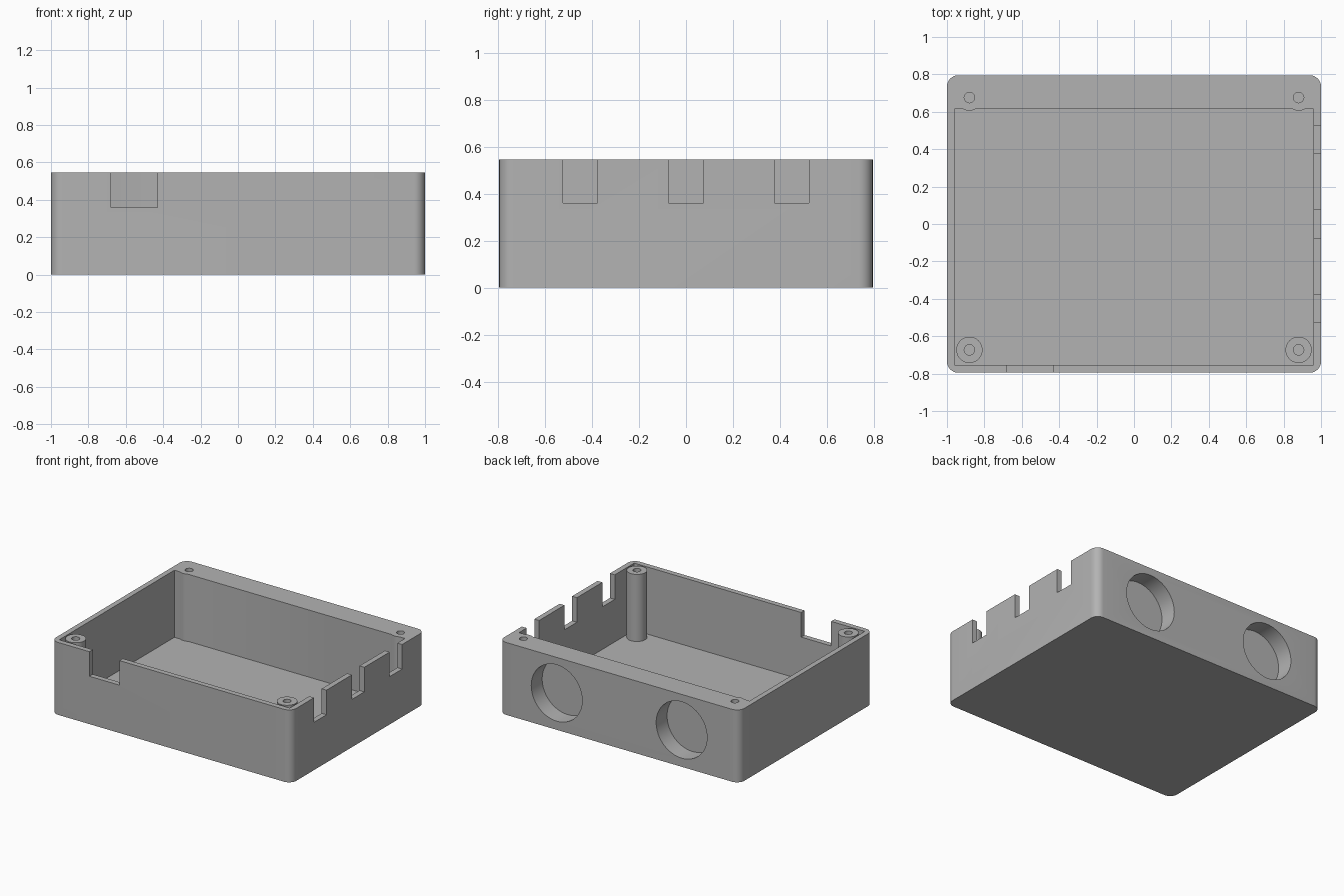
import bpy
import math

if "Cube" in bpy.data.objects:
    bpy.data.objects.remove(bpy.data.objects["Cube"], do_unlink=True)

HALF_X, HALF_Y, HEIGHT = 1.0, 0.795, 0.545
WALL, FLOOR = 0.04, 0.04
BACK_INNER = 0.615
NOTCH_Z = 0.36
SCREW_X, SCREW_Y = 0.88, 0.673

grey = bpy.data.materials.new("plain grey")
grey.use_nodes = True
colour = (0.45, 0.45, 0.45, 1)
grey.diffuse_color = colour
grey.node_tree.nodes["Principled BSDF"].inputs["Base Color"].default_value = colour


def box(name, low, high):
    centre = [(a + b) / 2 for a, b in zip(low, high)]
    bpy.ops.mesh.primitive_cube_add(size=1, location=centre)
    ob = bpy.context.object
    ob.name = name
    ob.scale = [b - a for a, b in zip(low, high)]
    bpy.ops.object.transform_apply(location=True, rotation=True, scale=True)
    ob.data.materials.append(grey)
    return ob


def cylinder(name, radius, depth, centre, sides=48, tilt=0):
    bpy.ops.mesh.primitive_cylinder_add(vertices=sides, radius=radius, depth=depth,
                                        location=centre, rotation=(tilt, 0, 0))
    ob = bpy.context.object
    ob.name = name
    bpy.ops.object.transform_apply(location=True, rotation=True, scale=True)
    ob.data.materials.append(grey)
    return ob


def apply_modifier(ob, modifier):
    bpy.context.view_layer.objects.active = ob
    bpy.ops.object.modifier_apply(modifier=modifier.name)


def combine(ob, tool, operation="DIFFERENCE"):
    mod = ob.modifiers.new("combine", "BOOLEAN")
    mod.operation, mod.solver, mod.object = operation, "EXACT", tool
    apply_modifier(ob, mod)
    bpy.data.objects.remove(tool, do_unlink=True)


def smooth(ob):
    bpy.ops.object.select_all(action="DESELECT")
    ob.select_set(True)
    bpy.context.view_layer.objects.active = ob
    bpy.ops.object.shade_smooth_by_angle(angle=math.radians(30))


def screw_hole(x, y):
    depth = 0.3
    return cylinder("hole_cutter", 0.028, depth * 2, (x, y, HEIGHT), 24)


# Outer block with rounded upright corners
case = box("enclosure_case", (-HALF_X, -HALF_Y, 0), (HALF_X, HALF_Y, HEIGHT))
weights = case.data.attributes.new("bevel_weight_edge", "FLOAT", "EDGE")
for edge in case.data.edges:
    a, b = (case.data.vertices[i].co for i in edge.vertices)
    weights.data[edge.index].value = 1.0 if abs(a.z - b.z) > 0.1 else 0.0
bevel = case.modifiers.new("round_corners", "BEVEL")
bevel.limit_method, bevel.width, bevel.segments = "WEIGHT", 0.06, 8
apply_modifier(case, bevel)

# Cavity, shaped around the rear screw bosses
cavity = box("cavity_cutter", (WALL - HALF_X, WALL - HALF_Y, FLOOR),
             (HALF_X - WALL, BACK_INNER, HEIGHT + 0.1))
for side in (-1, 1):
    combine(cavity, cylinder("boss_cutter", 0.07, 2, (side * SCREW_X, SCREW_Y + 0.003, 0)))
combine(case, cavity)

# Cable notches in the side wall and the front wall
for y in (-0.45, 0, 0.45):
    combine(case, box("notch_cutter", (HALF_X - WALL - 0.02, y - 0.074, NOTCH_Z),
                      (HALF_X + 0.1, y + 0.074, HEIGHT + 0.1)))
combine(case, box("notch_cutter", (-0.68, -HALF_Y - 0.1, NOTCH_Z),
                  (-0.43, -HALF_Y + WALL + 0.02, HEIGHT + 0.1)))

# Round blind pockets in the thick back wall, and rear screw holes
for side in (-1, 1):
    combine(case, cylinder("pocket_cutter", 0.212, 0.26, (side * 0.52, HALF_Y, 0.277),
                           64, math.pi / 2))
    combine(case, screw_hole(side * SCREW_X, SCREW_Y + 0.003))
smooth(case)

# Free-standing front screw posts
for side, label in ((-1, "right"), (1, "left")):
    low = FLOOR - 0.01
    post = cylinder("front_post_" + label, 0.07, HEIGHT - low,
                    (side * SCREW_X, -SCREW_Y, (HEIGHT + low) / 2))
    combine(post, screw_hole(side * SCREW_X, -SCREW_Y))
    smooth(post)
